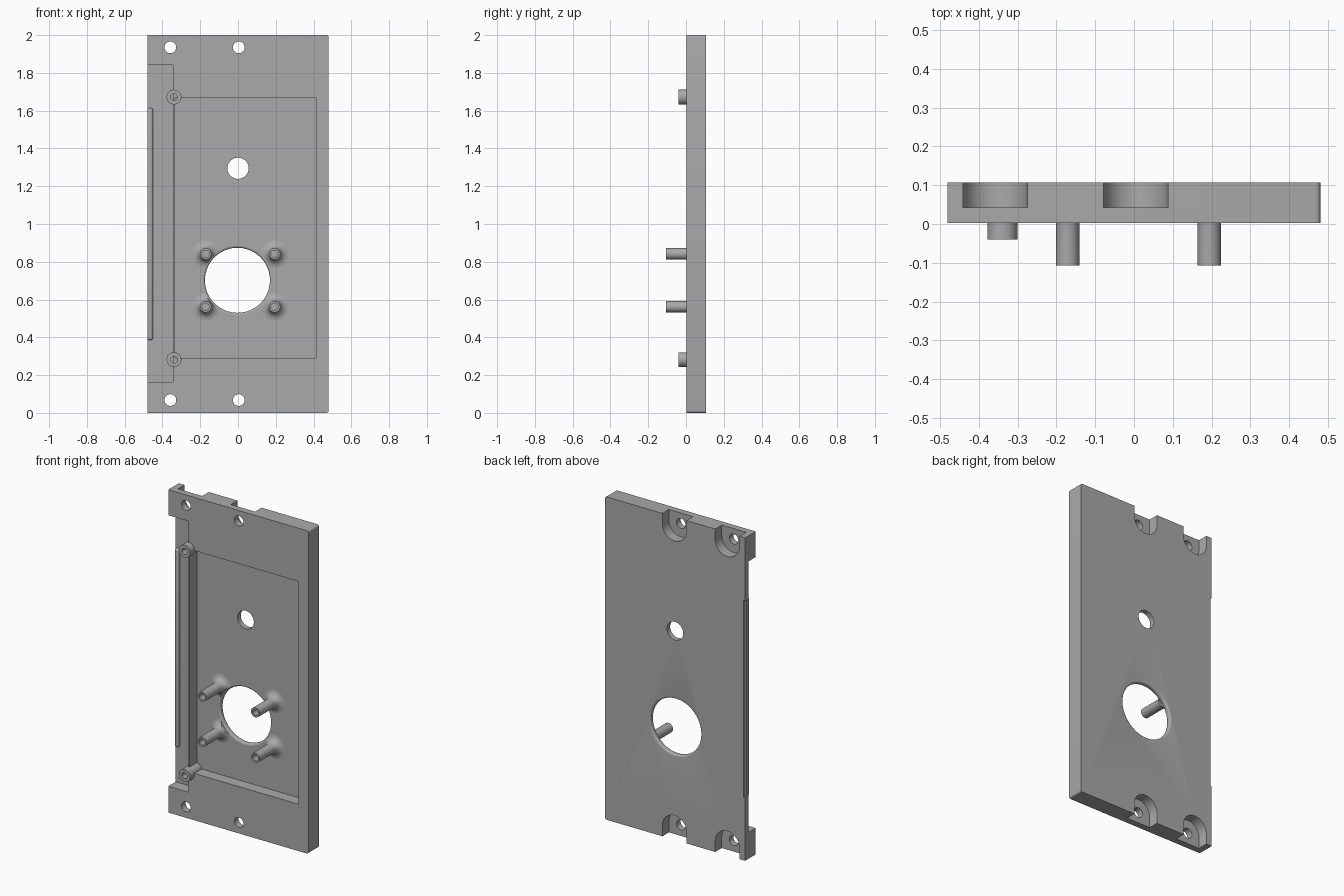
import bpy, bmesh, math
from mathutils import Matrix

old = bpy.data.objects.get("Cube")
if old:
    bpy.data.objects.remove(old, do_unlink=True)

grey = bpy.data.materials.new("plain grey")
grey.use_nodes = True
colour = (0.4, 0.4, 0.4, 1)
grey.diffuse_color = colour
grey.node_tree.nodes["Principled BSDF"].inputs["Base Color"].default_value = colour

FRONT, BACK, FLOOR, TIP = 0.003, 0.107, 0.075, -0.107


def make(name, bm):
    bmesh.ops.recalc_face_normals(bm, faces=bm.faces)
    mesh = bpy.data.meshes.new(name)
    bm.to_mesh(mesh)
    bm.free()
    mesh.materials.append(grey)
    ob = bpy.data.objects.new(name, mesh)
    bpy.context.collection.objects.link(ob)
    return ob


def box(name, x, y, z, bevel=0, pick=lambda e: True):
    bm = bmesh.new()
    size = [b - a for a, b in (x, y, z)]
    mid = [(a + b) / 2 for a, b in (x, y, z)]
    bmesh.ops.create_cube(bm, size=1, matrix=Matrix.Translation(mid) @ Matrix.Diagonal((*size, 1)))
    if bevel:
        edges = [e for e in bm.edges if pick(e)]
        bmesh.ops.bevel(bm, geom=edges, offset=bevel, segments=4, profile=0.5, affect='EDGES')
    return make(name, bm)


def lathe(name, profile, x, z, steps=48):
    """Turn (radius, y) points about an axis along y."""
    bm = bmesh.new()
    verts = [bm.verts.new((r, y, 0)) for r, y in profile]
    edges = [bm.edges.new(pair) for pair in zip(verts, verts[1:])]
    bmesh.ops.spin(bm, geom=verts + edges, cent=(0, 0, 0), axis=(0, 1, 0),
                   angle=math.tau, steps=steps, use_duplicate=False)
    bmesh.ops.remove_doubles(bm, verts=bm.verts, dist=1e-5)
    bmesh.ops.translate(bm, verts=bm.verts, vec=(x, 0, z))
    return make(name, bm)


def rod(name, r, y0, y1, x, z):
    return lathe(name, [(0, y0), (r, y0), (r, y1), (0, y1)], x, z)


def cut(target, cutter, keep=False):
    mod = target.modifiers.new("cut", 'BOOLEAN')
    mod.operation, mod.solver, mod.object = 'DIFFERENCE', 'EXACT', cutter
    bpy.context.view_layer.objects.active = target
    bpy.ops.object.modifier_apply(modifier=mod.name)
    if not keep:
        bpy.data.objects.remove(cutter, do_unlink=True)


# Plate with its two left corners rounded
plate = box("plate", (-0.48, 0.48), (FRONT, BACK), (0, 2), 0.012,
            lambda e: all(v.co.x > 0.4 for v in e.verts)
            and abs(e.verts[0].co.z - e.verts[1].co.z) < 0.01)

# Front pocket and open side recess, divided by a thin rib
cut(plate, box("pocket", (-0.334, 0.412), (-0.1, FLOOR), (0.29, 1.67)))
cut(plate, box("recess", (-0.6, -0.343), (-0.1, FLOOR), (0.163, 1.842)))
cut(plate, box("edge_relief", (-0.6, -0.47), (0.092, 0.2), (0.39, 1.61)))

# Mounting holes with U-shaped counterbores at the back
for x in (-0.358, 0.004):
    for z, end in ((1.935, 2.1), (0.068, -0.1)):
        cut(plate, rod("bore", 0.083, 0.043, 0.2, x, z))
        cut(plate, box("slot", (x - 0.083, x + 0.083), (0.043, 0.2), sorted((z, end))))
        cut(plate, rod("screw_hole", 0.031, -0.1, 0.15, x, z))

# Small round hole and large hole with softened rims
cut(plate, rod("small_hole", 0.056, -0.1, 0.2, 0, 1.295))
rim = 0.011
arc = [math.radians(a) for a in range(0, 91, 18)]
front_rim = [(0.172 + rim * (1 - math.sin(a)), FLOOR + rim * (1 - math.cos(a))) for a in arc]
back_rim = [(r, BACK + FLOOR - y) for r, y in reversed(front_rim)]
edge = 0.172 + rim
opening = lathe("opening", [(0, -0.1), (edge, -0.1)] + front_rim + back_rim
                + [(edge, 0.2), (0, 0.2)], -0.003, 0.702, 80)
cut(plate, opening, keep=True)

# Raised lip along the recess edge
lip = box("edge_lip", (-0.48, -0.45), (0.058, 0.09), (0.385, 1.615), 0.012)

# Four hollow standoffs with flared feet around the opening
smooth = [plate, lip]
flare = 0.042
foot = [(0.03 + flare * (1 - math.cos(a)), FLOOR - flare * (1 - math.sin(a)))
        for a in arc]
for x, side in ((-0.171, "right"), (0.194, "left")):
    for z, level in ((0.842, "upper"), (0.562, "lower")):
        post = lathe(f"{level}_{side}_standoff",
                     [(0, -0.03), (0.019, -0.03), (0.019, TIP), (0.03, TIP)] + foot
                     + [(0.03 + flare, FLOOR + 0.003), (0, FLOOR + 0.003)], x, z)
        cut(post, opening, keep=True)
        smooth.append(post)
bpy.data.objects.remove(opening, do_unlink=True)

# Two short screw bosses on the rib
for z, level in ((1.672, "upper"), (0.282, "lower")):
    smooth.append(lathe(f"{level}_boss",
                        [(0, 0.03), (0.018, 0.03), (0.018, -0.04), (0.039, -0.04),
                         (0.039, FLOOR + 0.003), (0, FLOOR + 0.003)], -0.339, z))

# Smooth curved faces, keep hard edges
bpy.ops.object.select_all(action='DESELECT')
for ob in smooth:
    ob.select_set(True)
bpy.context.view_layer.objects.active = plate
bpy.ops.object.shade_smooth_by_angle(angle=math.radians(30))
